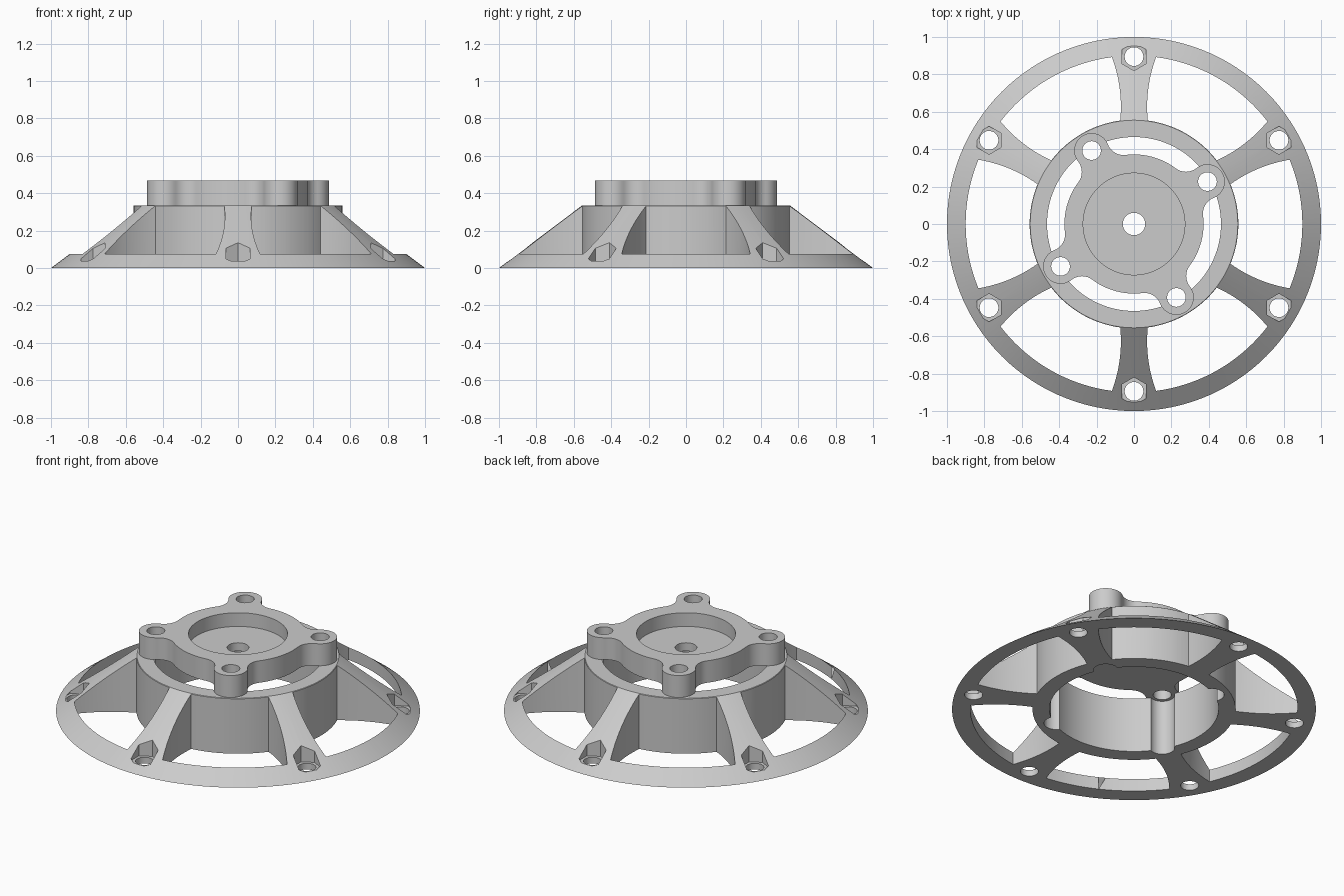
import bpy
import bmesh
from math import pi, sin, cos, asin, acos, atan2, radians

cube = bpy.data.objects.get("Cube")
if cube:
    bpy.data.objects.remove(cube, do_unlink=True)

grey = bpy.data.materials.new("plain grey")
grey.use_nodes = True
grey.diffuse_color = (0.6, 0.6, 0.6, 1)
grey.node_tree.nodes["Principled BSDF"].inputs["Base Color"].default_value = (0.6, 0.6, 0.6, 1)

TOP = 0.335          # top of the conical base
PLATE_TOP = 0.468
BORE, HUB, RIM = 0.465, 0.555, 0.9
LOBE_RADIUS, LOBE_DISTANCE, BODY = 0.093, 0.4535, 0.372
SPOKES = [radians(30 + 60 * i) for i in range(6)]
LOBES = [radians(30 + 90 * i) for i in range(4)]


def polar(r, a):
    return (r * cos(a), r * sin(a))


def arc(center, r, a0, a1, n):
    """Points on an arc, both ends included."""
    angles = [a0 + (a1 - a0) * i / n for i in range(n + 1)]
    return [(center[0] + r * cos(a), center[1] + r * sin(a)) for a in angles]


def circle(center, r, n, start=0):
    return arc(center, r, start, start + 2 * pi, n)[:-1]


def turned(points, a):
    return [(x * cos(a) - y * sin(a), x * sin(a) + y * cos(a)) for x, y in points]


def finish(name, bm):
    bmesh.ops.recalc_face_normals(bm, faces=bm.faces)
    mesh = bpy.data.meshes.new(name)
    bm.to_mesh(mesh)
    bm.free()
    obj = bpy.data.objects.new(name, mesh)
    mesh.materials.append(grey)
    bpy.context.collection.objects.link(obj)
    return obj


def prisms(name, outlines, z0, z1):
    """Upright solids extruded from flat outlines."""
    bm = bmesh.new()
    for outline in outlines:
        low = [bm.verts.new((x, y, z0)) for x, y in outline]
        high = [bm.verts.new((x, y, z1)) for x, y in outline]
        bm.faces.new(low[::-1])
        bm.faces.new(high)
        for i in range(len(low)):
            j = (i + 1) % len(low)
            bm.faces.new((low[i], low[j], high[j], high[i]))
    return finish(name, bm)


def cut(target, outlines, z0, z1):
    """Subtract prisms from the target."""
    cutter = prisms("cutter", outlines, z0, z1)
    cutter.hide_render = True
    mod = target.modifiers.new("cut", 'BOOLEAN')
    mod.operation = 'DIFFERENCE'
    mod.solver = 'EXACT'
    mod.object = cutter
    bpy.context.view_layer.objects.active = target
    bpy.ops.object.modifier_apply(modifier=mod.name)
    bpy.data.objects.remove(cutter, do_unlink=True)


# Conical base with a central bore
bm = bmesh.new()
ring = [bm.verts.new((r, 0, z)) for r, z in ((BORE, 0), (1, 0), (HUB, TOP), (BORE, TOP))]
edges = [bm.edges.new((ring[i], ring[(i + 1) % 4])) for i in range(4)]
bmesh.ops.spin(bm, geom=ring + edges, cent=(0, 0, 0), axis=(0, 0, 1),
               angle=2 * pi, steps=120)
bmesh.ops.remove_doubles(bm, verts=bm.verts, dist=0.0001)
base = finish("conical_base", bm)


# Windows that leave six waisted spokes
def spoke_angle(r):
    return asin((0.07 + 0.66 * (r - 0.63) ** 2) / r)


inner = HUB + 0.003
radii = [inner + (RIM - inner) * i / 12 for i in range(13)]
side = [polar(r, spoke_angle(r)) for r in radii]
far_side = [polar(r, pi / 3 - spoke_angle(r)) for r in reversed(radii)]
outer_arc = arc((0, 0), RIM, spoke_angle(RIM), pi / 3 - spoke_angle(RIM), 18)[1:-1]
inner_arc = arc((0, 0), inner, pi / 3 - spoke_angle(inner), spoke_angle(inner), 18)[1:-1]
window = side + outer_arc + far_side + inner_arc
cut(base, [turned(window, a) for a in SPOKES], -0.1, 0.6)

# Hexagonal nut pockets and bolt holes at the spoke ends
cut(base, [circle(polar(0.895, a), 0.075, 6, a) for a in SPOKES], 0.037, 0.4)
cut(base, [circle(polar(0.895, a), 0.05, 32, a) for a in SPOKES], -0.1, 0.4)

# Bolt head grooves in the bore wall
cut(base, [circle(polar(LOBE_DISTANCE, a), 0.069, 32, a + 0.02) for a in LOBES], -0.1, 0.6)

# Four-lobed plate with filleted necks
fillet = 0.09
reach = BODY + fillet
b = acos((reach ** 2 + LOBE_DISTANCE ** 2 - (LOBE_RADIUS + fillet) ** 2)
         / (2 * reach * LOBE_DISTANCE))
center = polar(reach, -b)
g = atan2(-center[1], LOBE_DISTANCE - center[0])
neck = arc(center, fillet, pi - b, g, 10)
lobe = arc((LOBE_DISTANCE, 0), LOBE_RADIUS, g - pi, pi - g, 28)[1:-1]
mirrored = [(x, -y) for x, y in reversed(neck)]
body = arc((0, 0), BODY, b, pi / 2 - b, 14)[1:-1]
quarter = neck + lobe + mirrored + body
outline = [p for a in LOBES for p in turned(quarter, a)]
plate = prisms("lobed_plate", [outline], TOP, PLATE_TOP)

# Round recess, centre hole and lobe holes
cut(plate, [circle((0, 0), 0.272, 80)], 0.385, 0.7)
holes = [circle(polar(LOBE_DISTANCE, a), 0.05, 32, a) for a in LOBES]
cut(plate, holes + [circle((0, 0), 0.06, 40)], 0.1, 0.7)

# Smooth curved walls, keep the edges crisp
for obj in (base, plate):
    bpy.ops.object.select_all(action='DESELECT')
    obj.select_set(True)
    bpy.context.view_layer.objects.active = obj
    bpy.ops.object.shade_smooth_by_angle(angle=radians(30))
